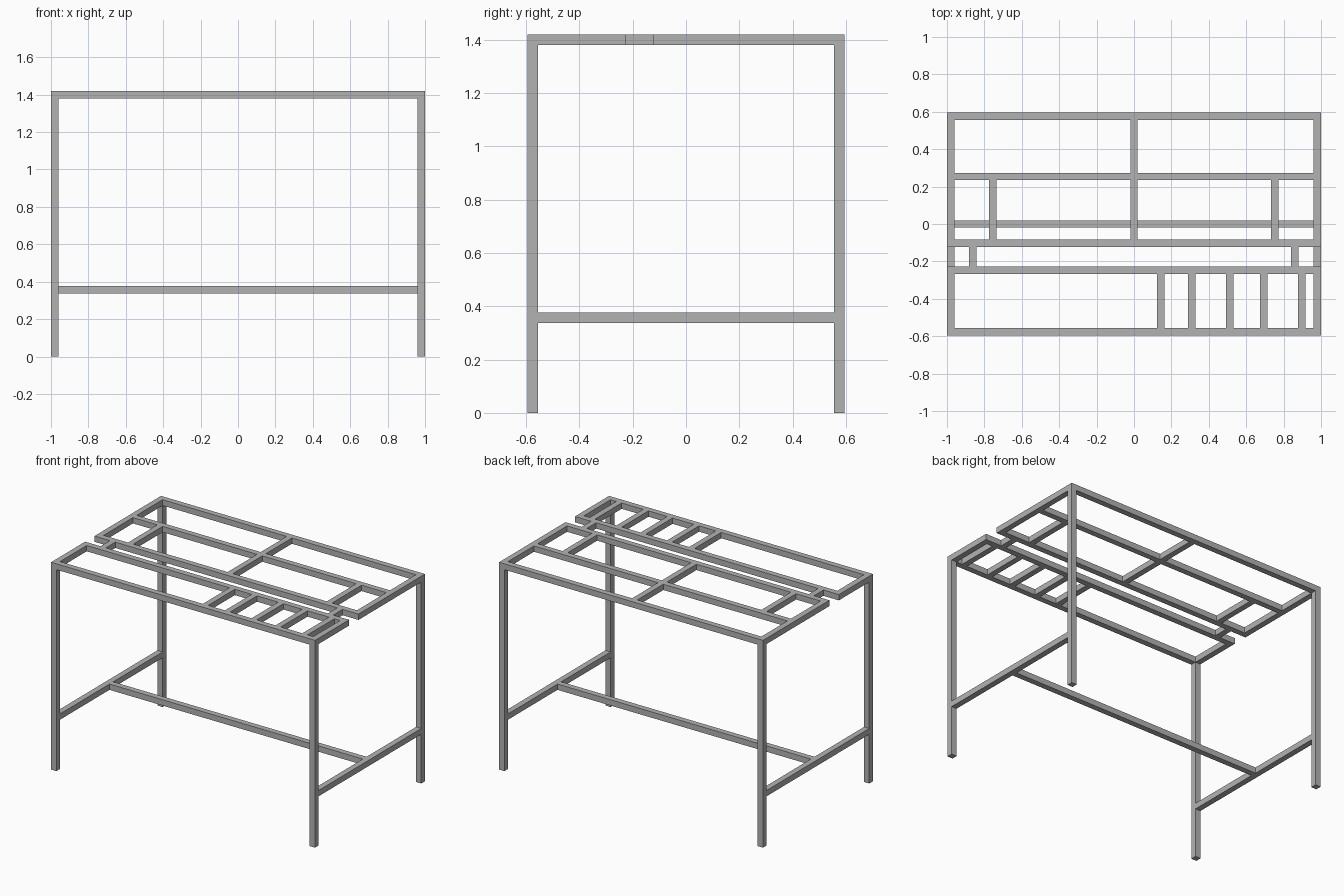
import bpy

cube = bpy.data.objects.get("Cube")
if cube:
    bpy.data.objects.remove(cube, do_unlink=True)

T = 0.04                     # square tube size
X, Y, TOP = 1.0, 0.595, 1.42
DECK = TOP - T               # underside of the top frame
LOW = 0.337                  # underside of the stretchers

steel = bpy.data.materials.new("grey steel")
steel.use_nodes = True
grey = (0.45, 0.45, 0.45, 1)
steel.diffuse_color = grey
steel.node_tree.nodes["Principled BSDF"].inputs["Base Color"].default_value = grey


def box(name, x0, x1, y0, y1, z0, z1):
    bpy.ops.mesh.primitive_cube_add(
        size=1, location=((x0 + x1) / 2, (y0 + y1) / 2, (z0 + z1) / 2))
    ob = bpy.context.object
    ob.name = name
    ob.scale = (x1 - x0, y1 - y0, z1 - z0)
    bpy.ops.object.transform_apply(location=False, rotation=False, scale=True)
    ob.data.materials.append(steel)


def rail_x(name, y, z, half):
    """Tube running left to right, centred on y."""
    box(name, -half, half, y - T / 2, y + T / 2, z, z + T)


def rail_y(name, x, y0, y1, z):
    """Tube running front to back, centred on x."""
    box(name, x - T / 2, x + T / 2, y0, y1, z, z + T)


h = T / 2
back, mid, rear_gap, front_gap, front = Y - h, 0.254, -0.104, -0.246, h - Y

# Legs, side rails and side stretchers
for side, sx in (("left", X - h), ("right", h - X)):
    for end, sy in (("front", front), ("back", back)):
        box(f"{end}_{side}_leg", sx - h, sx + h, sy - h, sy + h, 0, DECK)
    rail_y(f"{side}_rear_side_rail", sx, rear_gap + h, back - h, DECK)
    rail_y(f"{side}_front_side_rail", sx, front + h, front_gap - h, DECK)
    rail_y(f"{side}_stretcher", sx, front + h, back - h, LOW)

# Long rails of the top and the centre stretcher
for name, y in (("back_rail", back), ("rear_gap_rail", rear_gap),
                ("front_gap_rail", front_gap), ("front_rail", front)):
    rail_x(name, y, DECK, X)
rail_x("middle_rail", mid, DECK, X - T)
rail_x("centre_stretcher", 0, LOW, X - T)

# Cross bars of the rear section
rail_y("back_centre_bar", 0, mid + h, back - h, DECK)
for name, x in (("right", -0.755), ("centre", 0), ("left", 0.752)):
    rail_y(f"{name}_middle_bar", x, rear_gap + h, mid - h, DECK)

# Short links across the gap
for name, x in (("right", -0.863), ("left", 0.859)):
    rail_y(f"{name}_gap_link", x, front_gap + h, rear_gap - h, DECK)

# Slats of the front section
for i, x in enumerate((0.142, 0.31, 0.511, 0.693, 0.896)):
    rail_y(f"front_slat_{i + 1}", x, front + h, front_gap - h, DECK)
